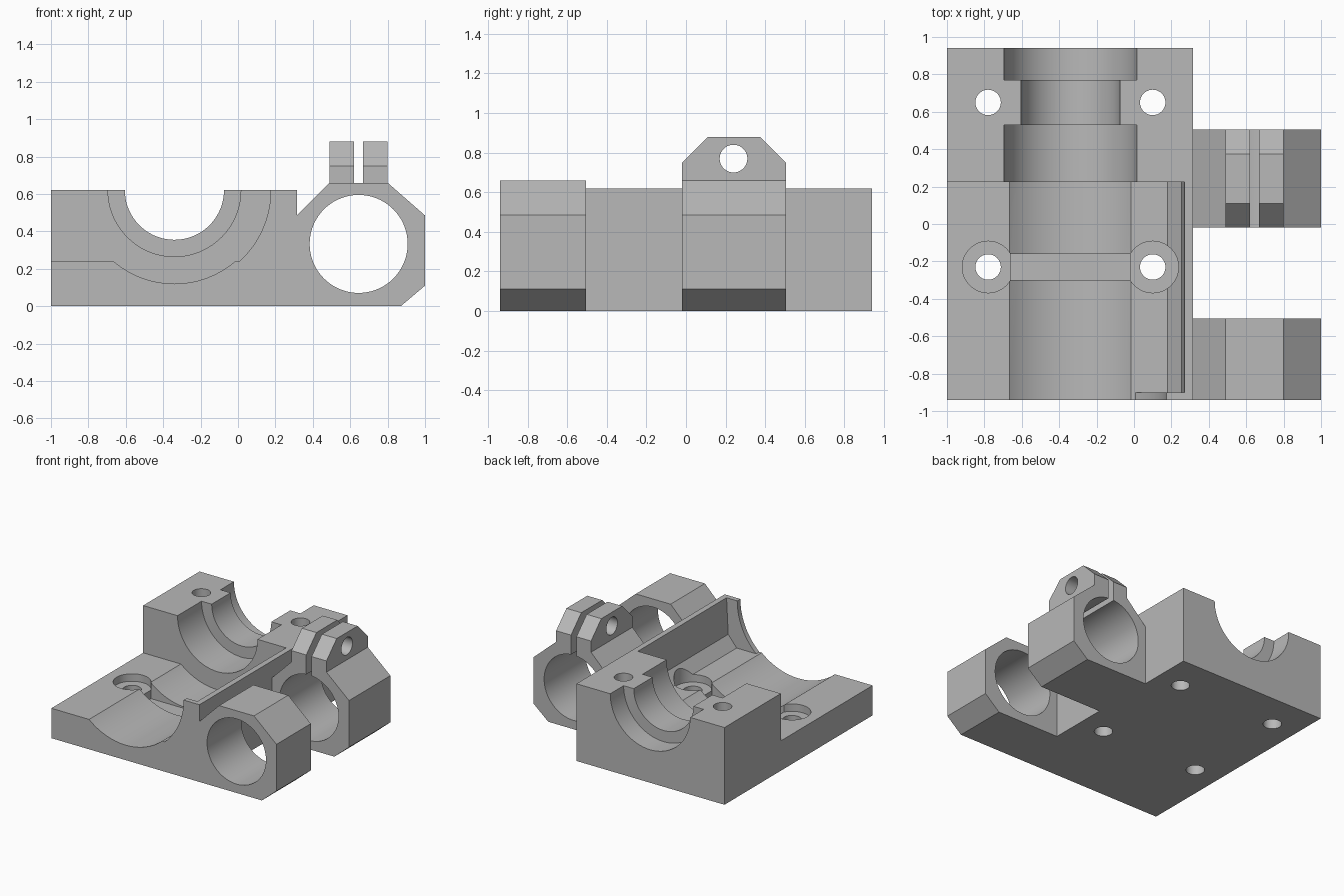
import bpy, bmesh
from math import sin, cos, asin, pi

old = bpy.data.objects.get("Cube")
if old:
    bpy.data.objects.remove(old, do_unlink=True)

grey = bpy.data.materials.new("light grey")
grey.use_nodes = True
grey.diffuse_color = (0.48, 0.48, 0.48, 1)
grey.node_tree.nodes["Principled BSDF"].inputs["Base Color"].default_value = (0.48, 0.48, 0.48, 1)


def prism(name, points, axis, lo, hi):
    """Extrude a 2D outline along an axis."""
    place = {"X": lambda a, b, t: (t, a, b),
             "Y": lambda a, b, t: (a, t, b),
             "Z": lambda a, b, t: (a, b, t)}[axis]
    bm = bmesh.new()
    ends = [[bm.verts.new(place(a, b, t)) for a, b in points] for t in (lo, hi)]
    bm.faces.new(ends[0])
    bm.faces.new(ends[1])
    n = len(points)
    for i in range(n):
        j = (i + 1) % n
        bm.faces.new((ends[0][i], ends[0][j], ends[1][j], ends[1][i]))
    bmesh.ops.recalc_face_normals(bm, faces=bm.faces)
    mesh = bpy.data.meshes.new(name)
    bm.to_mesh(mesh)
    bm.free()
    mesh.materials.append(grey)
    obj = bpy.data.objects.new(name, mesh)
    bpy.context.collection.objects.link(obj)
    return obj


def rect(a0, a1, b0, b1):
    return [(a0, b0), (a1, b0), (a1, b1), (a0, b1)]


def arc(a, b, r, start=0, end=2 * pi, n=72):
    return [(a + r * cos(start + (end - start) * i / n),
             b + r * sin(start + (end - start) * i / n)) for i in range(n)]


def combine(obj, other, operation="DIFFERENCE"):
    """Apply a boolean and discard the helper."""
    mod = obj.modifiers.new("boolean", "BOOLEAN")
    mod.operation = operation
    mod.solver = "EXACT"
    mod.object = other
    bpy.context.view_layer.objects.active = obj
    bpy.ops.object.modifier_apply(modifier=mod.name)
    bpy.data.objects.remove(other, do_unlink=True)


def cut(obj, points, axis, lo, hi):
    combine(obj, prism("cutter", points, axis, lo, hi))


TOP, FLOOR, AXIS_X = 0.62, 0.24, -0.34
FRONT, BACK, SIDE, STEP = -0.94, 0.94, 0.315, 0.225

# Main block with a lowered front bay and a thin side wall
body = prism("motor_base", rect(-1, SIDE, 0, TOP), "Y", FRONT, BACK)
cut(body, [(-1.1, FLOOR), (0.18, FLOOR), (0.255, 0.33), (0.27, TOP), (0.27, 0.7), (-1.1, 0.7)],
    "Y", -0.9, STEP)

# Curved opening in the thin front plate
R = 0.515
start = -asin((TOP - FLOOR) / R)
opening = arc(AXIS_X, TOP, R, start, 0, 24)
cut(body, [(-1.1, FLOOR)] + opening + [(AXIS_X + R, TOP), (AXIS_X + R, 0.7), (-1.1, 0.7)],
    "Y", -1, -0.89)

# Trough and stepped bore
for radius, lo, hi in ((0.5, -1, STEP), (0.355, 0.1, 0.53), (0.265, 0.4, 0.85), (0.355, 0.77, 1)):
    cut(body, arc(AXIS_X, TOP, radius), "Y", lo, hi)

# Screw holes, counterbores and the groove that links them
for x in (-0.78, 0.1):
    for y in (-0.23, 0.65):
        cut(body, arc(x, y, 0.068, n=40), "Z", -0.1, 0.8)
    cut(body, arc(x, -0.23, 0.138, n=48), "Z", 0.18, 0.5)
cut(body, rect(-0.66, -0.02, -0.3, -0.16), "Z", 0.11, 0.4)

# Rod holders on the side
OUTLINE = [(SIDE, 0), (0.87, 0), (1, 0.11), (1, 0.485), (0.8, 0.66), (0.49, 0.66), (SIDE, 0.485)]
front_holder = prism("front_rod_holder", OUTLINE, "Y", FRONT, -0.505)
rear_holder = prism("rear_rod_clamp", OUTLINE, "Y", -0.02, 0.505)

# Clamp ears with a screw hole and a slit
ears = prism("ears", [(-0.02, 0.6), (0.505, 0.6), (0.505, 0.75), (0.375, 0.88), (0.11, 0.88), (-0.02, 0.75)],
             "X", 0.49, 0.8)
combine(rear_holder, ears, "UNION")
cut(rear_holder, arc(0.24, 0.77, 0.07, n=40), "X", 0.4, 0.9)
cut(rear_holder, rect(0.62, 0.668, 0.4, 1), "Y", -0.1, 0.6)

for holder in (front_holder, rear_holder):
    cut(holder, arc(0.645, 0.333, 0.262), "Y", -1, 0.6)

# Smooth bores, crisp edges
for obj in (body, front_holder, rear_holder):
    bpy.ops.object.select_all(action="DESELECT")
    obj.select_set(True)
    bpy.context.view_layer.objects.active = obj
    bpy.ops.object.shade_smooth_by_angle(angle=pi / 9)
